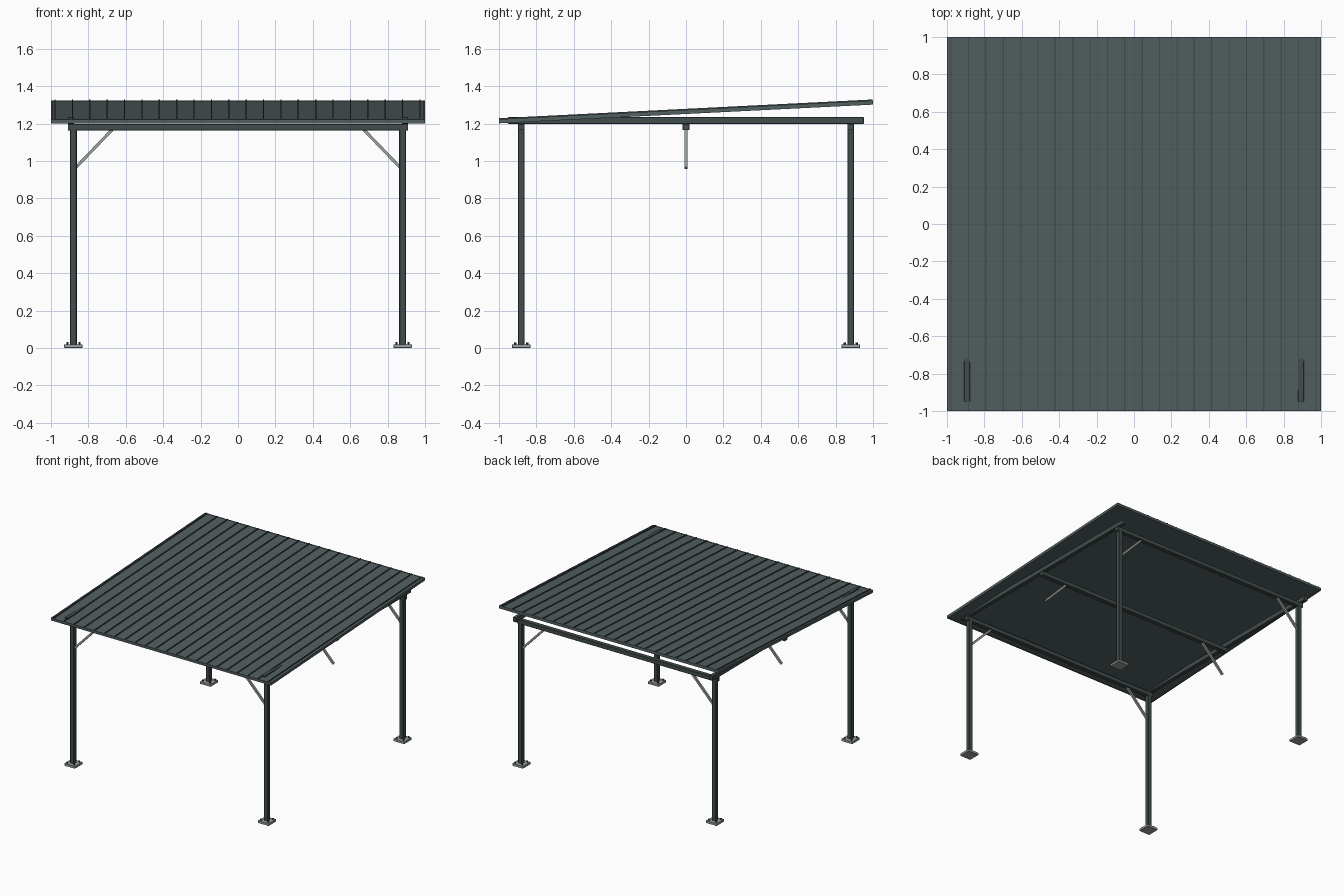
import bpy, bmesh, math
from mathutils import Matrix, Vector

if "Cube" in bpy.data.objects:
    bpy.data.objects.remove(bpy.data.objects["Cube"])


def material(name, rgb):
    m = bpy.data.materials.new(name)
    m.diffuse_color = (*rgb, 1)
    m.use_nodes = True
    m.node_tree.nodes["Principled BSDF"].inputs["Base Color"].default_value = m.diffuse_color
    return m


STEEL = material("dark_steel", (0.055, 0.075, 0.073))
SHEET = material("roof_sheet", (0.085, 0.115, 0.12))
ZINC = material("galvanised", (0.33, 0.37, 0.35))


def finish(name, bm, mat):
    mesh = bpy.data.meshes.new(name)
    bm.to_mesh(mesh)
    bm.free()
    mesh.materials.append(mat)
    ob = bpy.data.objects.new(name, mesh)
    bpy.context.collection.objects.link(ob)
    return ob


def box(name, centre, size, mat, rot=None, bevel=0.0):
    bm = bmesh.new()
    bmesh.ops.create_cube(bm, size=1, matrix=Matrix.Diagonal((*size, 1)))
    if bevel:
        bmesh.ops.bevel(bm, geom=bm.edges[:], offset=bevel, segments=1, affect='EDGES')
    m = Matrix.Translation(centre) @ (rot or Matrix())
    bmesh.ops.transform(bm, matrix=m, verts=bm.verts)
    return finish(name, bm, mat)


def bolt(name, x, y, z):
    bm = bmesh.new()
    bmesh.ops.create_cone(bm, cap_ends=True, segments=6, radius1=0.006, radius2=0.006,
                          depth=0.012, matrix=Matrix.Translation((x, y, z)))
    return finish(name, bm, STEEL)


P = 0.88          # post offset from the centre
TUBE = 0.036      # square tube width

# posts, base plates and anchor bolts
for sx, side in ((-1, "left"), (1, "right")):
    for sy, end in ((-1, "front"), (1, "back")):
        tag = f"{end}_{side}"
        x, y = sx * P, sy * P
        box(f"{tag}_post", (x, y, 0.5865), (TUBE, TUBE, 1.163), STEEL, bevel=0.003)
        box(f"{tag}_base_plate", (x, y, 0.01), (0.098, 0.098, 0.02), ZINC, bevel=0.002)
        for bx in (-1, 1):
            for by in (-1, 1):
                bolt(f"{tag}_anchor_bolt", x + bx * 0.032, y + by * 0.032, 0.025)

# cross beams with a diagonal brace at each end
for y, tag in ((-P, "front"), (0, "middle"), (P, "back")):
    box(f"{tag}_cross_beam", (0, y, 1.181), (1.82, TUBE, 0.034), STEEL, bevel=0.002)
    for sx, side in ((-1, "left"), (1, "right")):
        a, b = Vector((sx * 0.87, y, 0.962)), Vector((sx * 0.67, y, 1.17))
        d = b - a
        box(f"{tag}_{side}_brace", (a + b) / 2, (0.016, 0.016, d.length), ZINC,
            d.to_track_quat('Z', 'Y').to_matrix().to_4x4())

# side beams running front to back on top of the cross beams
for sx, side in ((-1, "left"), (1, "right")):
    box(f"{side}_side_beam", (sx * 0.893, 0, 1.216), (0.032, 1.9, 0.038), STEEL, bevel=0.002)

# sloped roof sheet, edge trims and standing seams
slope = math.atan(0.05)
tilt = Matrix.Rotation(slope, 4, 'X')
length = 2 / math.cos(slope)
up = tilt @ Vector((0, 0, 1))
mid = Vector((0, 0, 1.262))
box("roof_sheet", mid, (1.99, length - 0.006, 0.018), SHEET, tilt)
for sx, side in ((-1, "left"), (1, "right")):
    box(f"{side}_roof_trim", mid + Vector((sx * 0.996, 0, 0)), (0.008, length, 0.022), SHEET, tilt)
for sy, end in ((-1, "front"), (1, "back")):
    box(f"{end}_roof_trim", mid + tilt @ Vector((0, sy * (length / 2 - 0.004), 0)),
        (2.0, 0.008, 0.022), SHEET, tilt)
for i in range(22):
    box("roof_seam", mid + up * 0.011 + Vector((-0.978 + i * 0.0929, 0, 0)),
        (0.007, length - 0.004, 0.011), STEEL, tilt)
